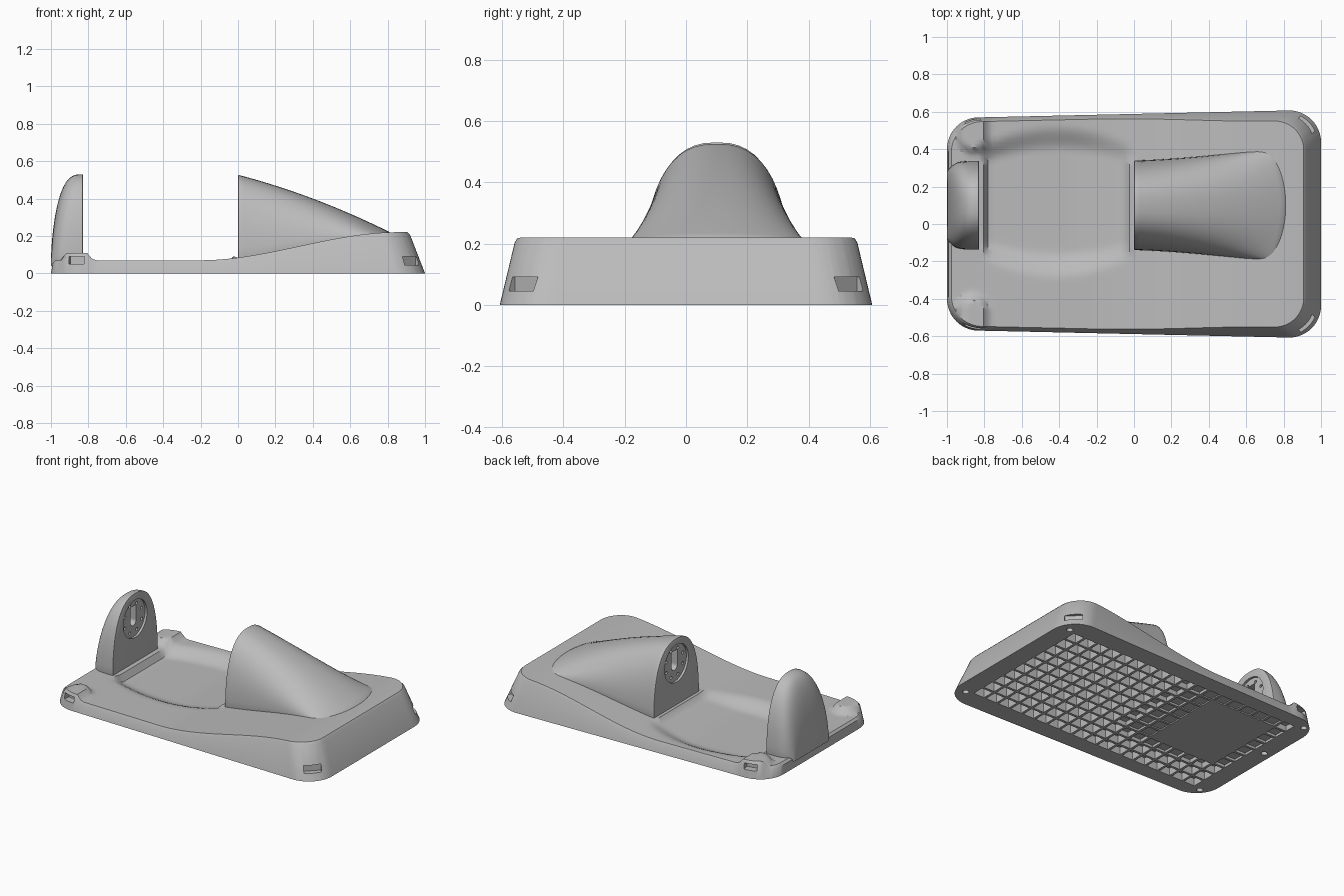
import bpy, bmesh, math
from mathutils import Matrix, Vector

if "Cube" in bpy.data.objects:
    bpy.data.objects.remove(bpy.data.objects["Cube"])

grey = bpy.data.materials.new("plain grey")
grey.use_nodes = True
grey.diffuse_color = (0.5, 0.5, 0.5, 1)
grey.node_tree.nodes["Principled BSDF"].inputs["Base Color"].default_value = (0.5, 0.5, 0.5, 1)

AXIS_Y = 0.1      # both uprights share this centre line
DISC_Z = 0.36     # height of the pivot discs


def smooth(t):
    t = min(1, max(0, t))
    return t * t * (3 - 2 * t)


def deck(x, y):
    """Height of the base's upper surface."""
    h = 0.07 + 0.15 * smooth((x + 0.2) / 1.05)
    # shallow swing basin between the uprights
    if -0.83 < x < 0:
        width = 0.41 - 0.1 * ((x + 0.41) / 0.4) ** 2
        depth = 0.05 - 0.03 * smooth((x + 0.35) / 0.35)
        ends = smooth((x + 0.83) / 0.06) * smooth(-x / 0.06)
        h -= depth * ends * smooth((1 - abs(y - 0.12) / width) / 0.35)
        # fillets against the uprights
        if abs(y - AXIS_Y) < 0.25:
            near = min(-x, x + 0.83)
            h += 0.05 * max(0, 1 - near / 0.05) ** 2
    # raised corner pads
    d = math.hypot(x + 0.86, max(0, 0.46 - abs(y)))
    return h + 0.038 * smooth((0.09 - d) / 0.035)


def finish(bm, name):
    bmesh.ops.recalc_face_normals(bm, faces=bm.faces)
    mesh = bpy.data.meshes.new(name)
    bm.to_mesh(mesh)
    bm.free()
    mesh.materials.append(grey)
    obj = bpy.data.objects.new(name, mesh)
    bpy.context.collection.objects.link(obj)
    return obj


def activate(obj):
    bpy.ops.object.select_all(action='DESELECT')
    obj.select_set(True)
    bpy.context.view_layer.objects.active = obj


def cut(obj, bm):
    """Subtract a temporary solid from an object."""
    cutter = finish(bm, "cutter")
    cutter.hide_render = True
    mod = obj.modifiers.new("cut", 'BOOLEAN')
    mod.operation, mod.solver, mod.object = 'DIFFERENCE', 'EXACT', cutter
    activate(obj)
    bpy.ops.object.modifier_apply(modifier=mod.name)
    bpy.data.objects.remove(cutter)


def cylinder(centre, radius, depth, along_x=True, sides=32):
    bm = bmesh.new()
    turn = Matrix.Rotation(math.pi / 2, 4, 'Y') if along_x else Matrix()
    bmesh.ops.create_cone(bm, cap_ends=True, segments=sides, radius1=radius, radius2=radius,
                          depth=depth, matrix=Matrix.Translation(centre) @ turn)
    return bm


def box(centre, size, angle=0):
    bm = bmesh.new()
    bmesh.ops.create_cube(bm, size=1, matrix=Matrix.Translation(centre)
                          @ Matrix.Rotation(angle, 4, 'Z') @ Matrix.Diagonal((*size, 1)))
    return bm


def slice_grid(bm, faces_of, xs, ys):
    for axis, values in ((Vector((1, 0, 0)), xs), (Vector((0, 1, 0)), ys)):
        for v in values:
            faces = faces_of()
            edges = {e for f in faces for e in f.edges}
            verts = {p for f in faces for p in f.verts}
            bmesh.ops.bisect_plane(bm, geom=list(verts) + list(edges) + list(faces),
                                   plane_co=axis * v, plane_no=axis, dist=1e-5)


# Base: rounded outline, gridded into a deck
R, STEPS = 0.17, 12
bm = bmesh.new()
outline = []
for sx, sy, start in ((1, 1, 0), (-1, 1, 90), (-1, -1, 180), (1, -1, 270)):
    half = 0.607 if sx > 0 else 0.57
    for i in range(STEPS + 1):
        a = math.radians(start + 90 * i / STEPS)
        outline.append(bm.verts.new((sx * (1 - R) + R * math.cos(a),
                                     sy * (half - R) + R * math.sin(a), 0)))
bm.faces.new(outline)
slice_grid(bm, lambda: bm.faces[:], [i * 0.025 for i in range(-39, 40)],
           [i * 0.025 for i in range(-24, 25)])
layers = [bm.verts[:]]
ring = [e for e in bm.edges if e.is_boundary]
for _ in range(2):
    new = bmesh.ops.extrude_edge_only(bm, edges=ring)["geom"]
    layers.append([g for g in new if isinstance(g, bmesh.types.BMVert)])
    ring = [g for g in new if isinstance(g, bmesh.types.BMEdge) and g.is_boundary]
underside = bmesh.ops.edgeloop_fill(bm, edges=ring)["faces"]

# Drafted walls with a softened upper edge
for level, shrink, drop in ((0, 0.986, 0), (1, 1, 0.014)):
    for v in layers[level]:
        x, y, _ = v.co
        t = (0.07 + 0.15 * smooth((x + 0.2) / 1.05)) / 0.22
        x *= (1 - (0.08 if x > 0 else 0.03) * t) * shrink
        y *= (1 - 0.08 * t) * shrink
        v.co = (x, y, deck(x, y) - drop)

# Waffle pockets in the underside
COLS, ROWS, LX, LY = 18, 10, 0.88, 0.48
flat = lambda: [f for f in bm.faces if all(abs(v.co.z) < 1e-5 for v in f.verts)]
slice_grid(bm, flat, [-LX + 2 * LX * i / COLS for i in range(COLS + 1)],
           [-LY + 2 * LY * i / ROWS for i in range(ROWS + 1)])
cells = []
for f in flat():
    c = f.calc_center_median()
    in_plate = -0.76 < c.x < -0.25 and -0.17 < c.y < 0.35
    if abs(c.x) < LX and abs(c.y) < LY and not in_plate:
        cells.append(f)
bmesh.ops.inset_individual(bm, faces=cells, thickness=0.012)
for f in bmesh.ops.extrude_discrete_faces(bm, faces=cells)["faces"]:
    lowest = min(deck(v.co.x, v.co.y) for v in f.verts)
    for v in f.verts:
        v.co.z = max(0.008, lowest - 0.02)
base = finish(bm, "base")

# Strap slots near the corners and screw holes below
for side in (-1, 1):
    cut(base, box((0.945, side * 0.553, 0.068), (0.1, 0.11, 0.045), side * math.pi / 4))
    cut(base, box((-0.865, side * 0.56, 0.07), (0.085, 0.1, 0.04), side * 0.2))
    for x in (-0.93, 0.92):
        cut(base, cylinder((x, side * 0.49, 0), 0.02, 0.05, False, 16))
cut(base, cylinder((-0.945, AXIS_Y, 0), 0.02, 0.05, False, 16))


def arch_loft(name, sections, bow):
    """Skin arch sections given as (x, half width, foot z, top z)."""
    bm = bmesh.new()
    rows, n = [], 28
    for x, half, foot, top in sections:
        row = []
        for i in range(n + 1):
            a = math.pi * i / n
            c, s = math.cos(a), math.sin(a)
            y = half * math.copysign(abs(c) ** 0.8, c)
            z = foot + (top - foot) * abs(s) ** 0.8
            row.append(bm.verts.new((x * (1 - bow * (y / half) ** 2), y + AXIS_Y, z)))
        rows.append(row)
    for a, b in zip(rows, rows[1:]):
        for i in range(n + 1):
            j = (i + 1) % (n + 1)
            bm.faces.new((a[i], a[j], b[j], b[i]))
    bm.faces.new(rows[0])
    bm.faces.new(rows[-1])
    obj = finish(bm, name)
    mod = obj.modifiers.new("soft edge", 'BEVEL')
    mod.width, mod.segments, mod.angle_limit = 0.007, 2, math.radians(60)
    activate(obj)
    bpy.ops.object.modifier_apply(modifier=mod.name)
    return obj


# Sloping hood, flaring toward the thick end
hood_sections = []
for i in range(25):
    x = 0.815 * i / 24
    hood_sections.append((x, 0.24 + 0.06 * (x / 0.8) ** 1.4, deck(x + 0.001, 0.5) - 0.03,
                          0.527 - 0.26 * x - 0.145 * x * x))
hood = arch_loft("motor_hood", hood_sections, 0.09)

# Domed end post
post_sections = []
for i in range(25):
    s = 0.997 * math.sin(math.pi / 2 * i / 24)
    post_sections.append((-0.83 - 0.17 * s, 0.237 * (1 - 0.25 * s ** 5), 0.04,
                          0.06 + 0.47 * (1 - s ** 3) ** 0.6))
post = arch_loft("end_post", post_sections, 0)

# Pivot disc recess, keyhole and screw ring on the facing sides
for obj, x, inward in ((hood, 0, 1), (post, -0.83, -1)):
    cut(obj, cylinder((x, AXIS_Y, DISC_Z), 0.125, 0.03, sides=48))
    cut(obj, box((x, AXIS_Y, DISC_Z + 0.03), (0.12, 0.06, 0.1)))
    cut(obj, cylinder((x, AXIS_Y, DISC_Z - 0.02), 0.03, 0.12))
    for k in range(8):
        a = math.pi / 4 * (k + 0.5)
        cut(obj, cylinder((x, AXIS_Y + 0.095 * math.cos(a), DISC_Z + 0.095 * math.sin(a)),
                          0.01, 0.08, sides=12))

for obj in (base, hood, post):
    activate(obj)
    bpy.ops.object.shade_smooth_by_angle(angle=math.radians(35))
